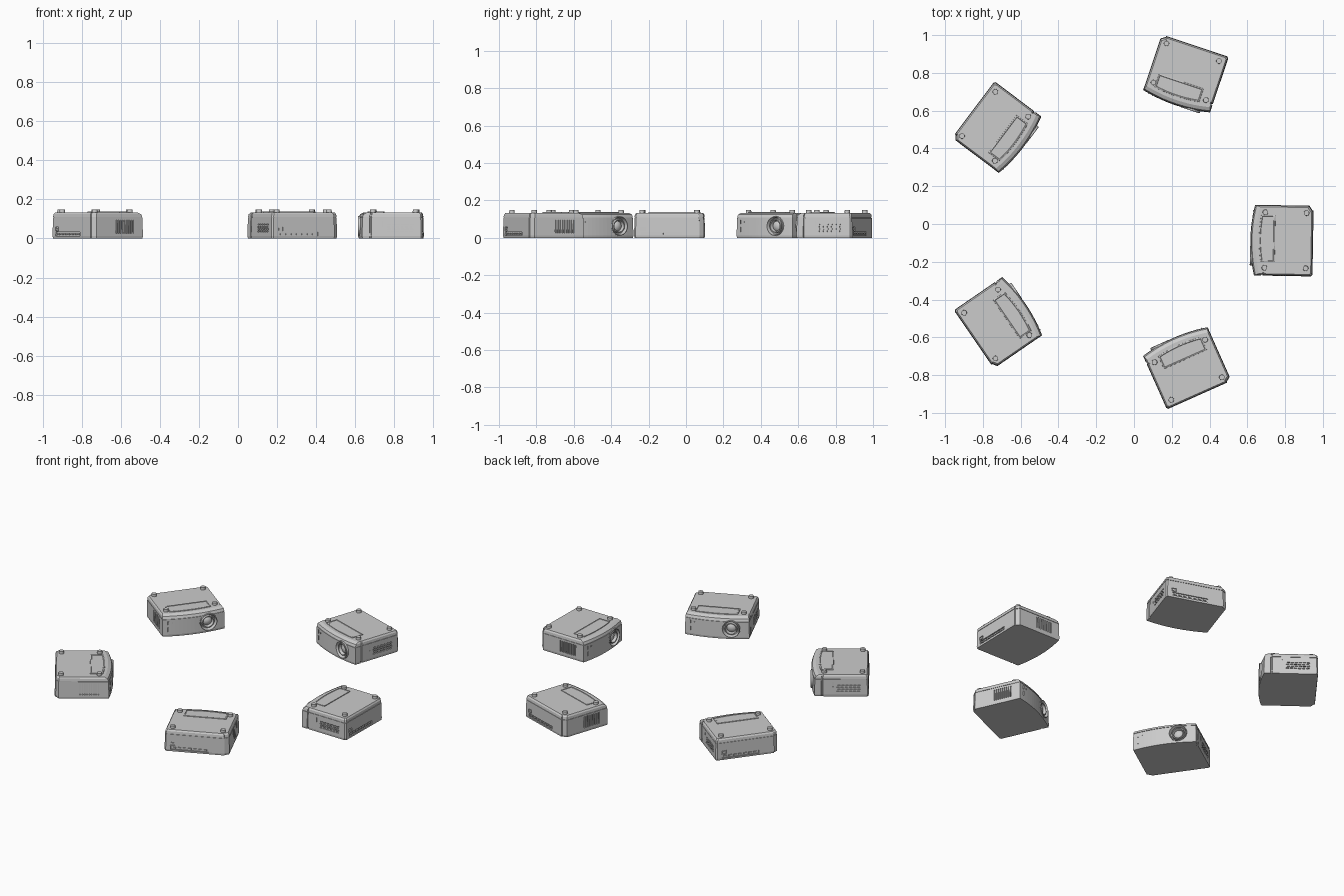
import bpy, bmesh, math
from mathutils import Matrix, Vector

if "Cube" in bpy.data.objects:
    bpy.data.objects.remove(bpy.data.objects["Cube"])

parts = []


def finish(bm, name, smooth=False):
    bmesh.ops.recalc_face_normals(bm, faces=bm.faces)
    me = bpy.data.meshes.new(name)
    bm.to_mesh(me)
    bm.free()
    ob = bpy.data.objects.new(name, me)
    bpy.context.collection.objects.link(ob)
    for p in me.polygons:
        p.use_smooth = False
    if smooth:
        bpy.ops.object.select_all(action='DESELECT')
        ob.select_set(True)
        bpy.context.view_layer.objects.active = ob
        bpy.ops.object.shade_smooth_by_angle(angle=math.radians(30))
    return ob


def loft(rings, name, smooth=False):
    bm = bmesh.new()
    vs = [[bm.verts.new(p) for p in r] for r in rings]
    n = len(vs[0])
    for a, b in zip(vs, vs[1:]):
        for i in range(n):
            j = (i + 1) % n
            bm.faces.new((a[i], a[j], b[j], b[i]))
    bm.faces.new(vs[0][::-1])
    bm.faces.new(vs[-1])
    return finish(bm, name, smooth)


def boxes(items, name):
    """items: (centre, size) pairs"""
    bm = bmesh.new()
    for c, s in items:
        bmesh.ops.create_cube(bm, size=1, matrix=Matrix.Translation(c) @ Matrix.Diagonal((*s, 1)))
    return finish(bm, name)


def lathe_y(profile, centre, name, n=40):
    """profile: (radius, y) pairs, spun around the lens axis"""
    rings = [[(centre[0] + r * math.cos(2 * math.pi * k / n), y,
               centre[1] + r * math.sin(2 * math.pi * k / n)) for k in range(n)] for r, y in profile]
    return loft(rings, name, True)


def cut(ob, cutter):
    m = ob.modifiers.new("cut", 'BOOLEAN')
    m.object, m.operation, m.solver = cutter, 'DIFFERENCE', 'EXACT'
    bpy.ops.object.select_all(action='DESELECT')
    ob.select_set(True)
    bpy.context.view_layer.objects.active = ob
    bpy.ops.object.modifier_apply(modifier="cut")
    bpy.data.objects.remove(cutter)


def arc(w, y, bulge, n=16):
    return [(w * t, y - bulge * (1 - t * t)) for t in (-1 + 2 * k / n for k in range(n + 1))]


# Case: bowed front, bezel groove on both flanks, clipped rear corners
W, D = 0.187, 0.155
outline = arc(W, -D, 0.022) + [
    (W, -0.118), (W - 0.006, -0.116), (W - 0.006, -0.11), (W, -0.108),
    (W, D - 0.008), (W - 0.008, D), (-W + 0.024, D), (-W + 0.024, D - 0.006), (-W, D - 0.022)]


def ring(z, inset, front=0):
    return [(x * (1 - inset / W), y * (1 - inset / D) + (front if y <= -D + 0.001 else 0), z)
            for x, y in outline]


case = loft([ring(0, 0.002), ring(0.012, 0), ring(0.106, 0.002), ring(0.106, 0.005),
             ring(0.109, 0.005), ring(0.109, 0.002), ring(0.124, 0.004, 0.004),
             ring(0.133, 0.01, 0.016)], "projector_case")

# Openings: lens well, side vents, rear socket bay
LENS = (0.083, 0.063)
cut(case, lathe_y([(0.053, -0.3), (0.053, -0.12)], LENS, "lens_cutter"))
slots = [((-W, -0.095 + 0.013 * i, 0.06), (0.016, 0.006, 0.07)) for i in range(9)]
slots += [((W, -0.02 + 0.023 * i + 0.004 * (j % 2), 0.035 + 0.012 * j), (0.016, 0.017, 0.006))
          for i in range(6) for j in range(4)]
slots += [((W, 0.0 - 0.05, 0.075), (0.01, 0.004, 0.03)),
          ((0.04, D, 0.022), (0.22, 0.014, 0.02)),
          ((0.14, D, 0.048), (0.03, 0.014, 0.022))]
cut(case, boxes(slots, "slot_cutter"))
parts.append(case)

# Lens rings and glass
parts.append(lathe_y([(0.0529, -0.125), (0.0529, -0.176), (0.049, -0.178), (0.043, -0.158),
                      (0.038, -0.156), (0.036, -0.172), (0.031, -0.172), (0.026, -0.155),
                      (0.020, -0.160), (0.010, -0.164), (0.002, -0.165)], LENS, "lens"))

# Lamp cover on top, with bowed front edge and recessed border
def cover(z, i):
    pts = arc(0.125 - i, -0.122 + i, 0.010, 10) + [(0.125 - i, -0.046 - i), (-0.125 + i, -0.046 - i)]
    return [(x - 0.01, y, z) for x, y in pts]


parts.append(loft([cover(0.128, 0), cover(0.137, 0.001), cover(0.139, 0.004),
                   cover(0.139, 0.007), cover(0.137, 0.009)], "lamp_cover"))

# Four round feet
bm = bmesh.new()
for x in (-0.148, 0.145):
    for y in (-0.1, 0.118):
        bmesh.ops.create_cone(bm, cap_ends=True, segments=20, radius1=0.015, radius2=0.014,
                              depth=0.02, matrix=Matrix.Translation((x, y, 0.138)))
parts.append(finish(bm, "feet", True))

# Rear sockets
parts.append(boxes([((-0.05 + 0.03 * i, D - 0.004, 0.022), (0.018, 0.007, 0.009)) for i in range(7)]
                   + [((0.14, D - 0.004, 0.048), (0.018, 0.007, 0.012))], "rear_sockets"))

# Front sensor and indicator marks
parts.append(boxes([((-0.155, -0.162, 0.085), (0.006, 0.006, 0.02)),
                    ((-0.155, -0.162, 0.045), (0.006, 0.006, 0.025)),
                    ((-0.13, -0.166, 0.085), (0.006, 0.006, 0.006))], "front_indicators"))

# Five projectors in a ring facing inward: x, y, turn
poses = [(0.793, -0.088, -91), (0.275, 0.797, -18.5), (-0.727, 0.513, 53),
         (-0.72, -0.523, 124.5), (0.282, -0.764, 204)]
for k, (x, y, a) in enumerate(poses):
    m = Matrix.Translation((x, y, 0)) @ Matrix.Rotation(math.radians(a), 4, 'Z')
    for p in parts:
        ob = p
        if k:
            ob = p.copy()
            ob.name = f"{p.name}_{k + 1}"
            bpy.context.collection.objects.link(ob)
        ob.matrix_world = m
